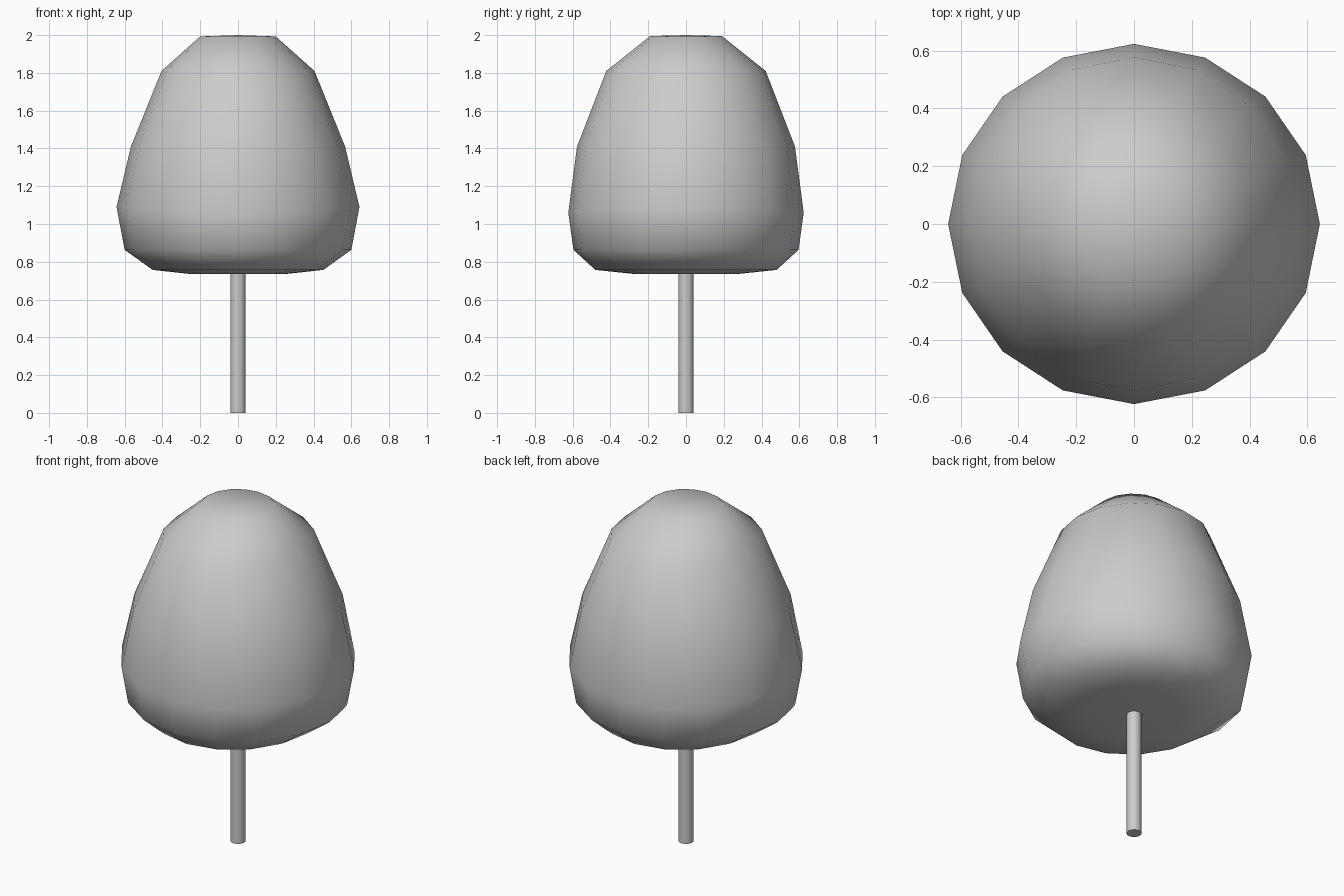
import bpy, bmesh
from math import cos, sin, tau, radians

if "Cube" in bpy.data.objects:
    bpy.data.objects.remove(bpy.data.objects["Cube"])

SEG = 16
# Crown profile from top to bottom: x radius, y radius, height at x side, height at y side
RINGS = [
    (0.20, 0.19, 1.993, 1.995),
    (0.405, 0.422, 1.81, 1.81),
    (0.567, 0.577, 1.41, 1.41),
    (0.643, 0.623, 1.09, 1.06),
    (0.60, 0.596, 0.863, 0.863),
    (0.452, 0.48, 0.757, 0.757),
    (0.26, 0.28, 0.736, 0.736),
]


def finish(bm, name):
    bmesh.ops.recalc_face_normals(bm, faces=bm.faces)
    mesh = bpy.data.meshes.new(name)
    bm.to_mesh(mesh)
    bm.free()
    obj = bpy.data.objects.new(name, mesh)
    bpy.context.collection.objects.link(obj)
    return obj


# Crown: a squashed, tapered sphere, smooth all over
bm = bmesh.new()
loops = []
for rx, ry, zx, zy in RINGS:
    loop = []
    for i in range(SEG):
        a = tau * i / SEG
        z = zx * cos(a) ** 2 + zy * sin(a) ** 2
        loop.append(bm.verts.new((rx * cos(a), ry * sin(a), z)))
    loops.append(loop)
top = bm.verts.new((0, 0, 2.0))
bottom = bm.verts.new((0, 0, 0.735))
for i in range(SEG):
    j = (i + 1) % SEG
    bm.faces.new((top, loops[0][i], loops[0][j]))
    bm.faces.new((bottom, loops[-1][j], loops[-1][i]))
    for upper, lower in zip(loops, loops[1:]):
        bm.faces.new((upper[i], lower[i], lower[j], upper[j]))
crown = finish(bm, "crown")
for poly in crown.data.polygons:
    poly.use_smooth = True

# Trunk: thin round post reaching into the crown
bpy.ops.mesh.primitive_cylinder_add(vertices=16, radius=0.04, depth=0.78,
                                    location=(0, 0, 0.39))
trunk = bpy.context.object
trunk.name = "trunk"
bpy.ops.object.shade_smooth_by_angle(angle=radians(40))
